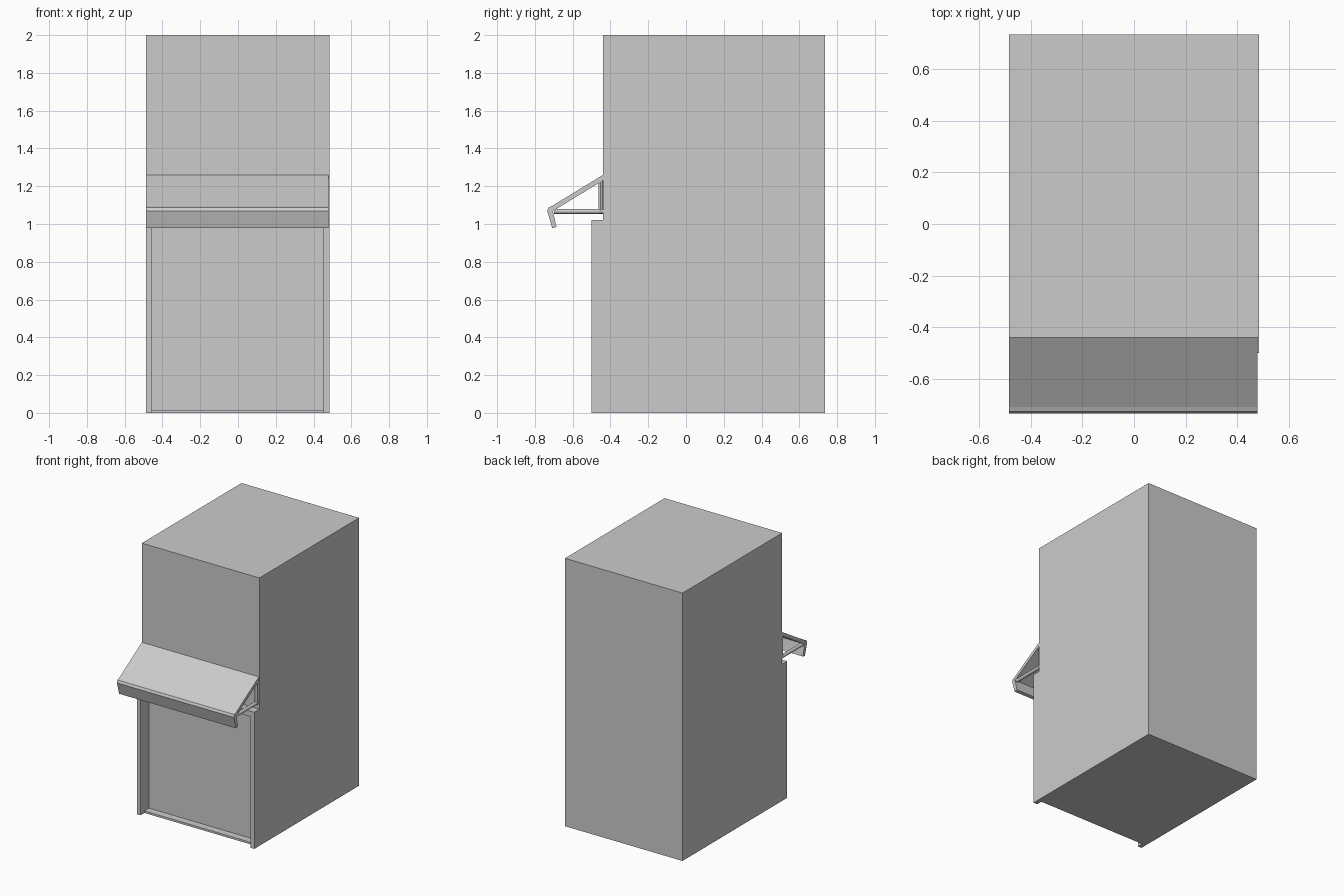
import bpy, bmesh
from mathutils import Vector

if "Cube" in bpy.data.objects:
    bpy.data.objects.remove(bpy.data.objects["Cube"])


def prism(name, profile, x0, x1):
    """Extrude a closed (y, z) outline from x0 to x1."""
    bm = bmesh.new()
    face = bm.faces.new([bm.verts.new((x0, y, z)) for y, z in profile])
    ext = bmesh.ops.extrude_face_region(bm, geom=[face])
    moved = [v for v in ext["geom"] if isinstance(v, bmesh.types.BMVert)]
    bmesh.ops.translate(bm, verts=moved, vec=(x1 - x0, 0, 0))
    bmesh.ops.recalc_face_normals(bm, faces=bm.faces)
    mesh = bpy.data.meshes.new(name)
    bm.to_mesh(mesh)
    bm.free()
    obj = bpy.data.objects.new(name, mesh)
    bpy.context.collection.objects.link(obj)
    return obj


def box_profile(y0, y1, z0, z1):
    return [(y0, z0), (y1, z0), (y1, z1), (y0, z1)]


def cut(target, cutter):
    cutter.hide_render = True
    cutter.display_type = 'WIRE'
    mod = target.modifiers.new(cutter.name, 'BOOLEAN')
    mod.operation = 'DIFFERENCE'
    mod.solver = 'EXACT'
    mod.object = cutter
    bpy.context.view_layer.objects.active = target
    bpy.ops.object.modifier_apply(modifier=mod.name)
    bpy.data.objects.remove(cutter, do_unlink=True)


def rod(name, a, b, radius):
    """Round bar between two points."""
    a, b = Vector(a), Vector(b)
    bpy.ops.mesh.primitive_cylinder_add(vertices=12, radius=radius,
                                        depth=(b - a).length, location=(a + b) / 2)
    obj = bpy.context.object
    obj.name = name
    obj.rotation_euler = (b - a).to_track_quat('Z', 'Y').to_euler()
    bpy.ops.object.shade_smooth_by_angle()
    return obj


# Cabinet body with the thicker lower half
cabinet = prism("cabinet", [(-0.5, 0), (0.735, 0), (0.735, 2), (-0.44, 2),
                            (-0.44, 1.02), (-0.5, 1.02)], -0.486, 0.485)

# Front opening: deep panel recess, and a shallower sill at the bottom
cut(cabinet, prism("recess_cutter", box_profile(-0.7, -0.40, 0.015, 0.978), -0.455, 0.452))
cut(cabinet, prism("sill_cutter", box_profile(-0.7, -0.455, -0.1, 0.5), -0.455, 0.452))

# Sloping awning with a folded front lip
prism("awning", [(-0.44, 1.26), (-0.71, 1.095), (-0.727, 1.088), (-0.735, 1.07),
                 (-0.708, 0.978), (-0.685, 0.984), (-0.705, 1.068),
                 (-0.44, 1.23)], -0.486, 0.48)

# Awning brackets at both ends
for side, x in (("left", -0.471), ("right", 0.467)):
    rod(side + "_bracket_arm", (x, -0.70, 1.067), (x, -0.44, 1.067), 0.013)
    rod(side + "_bracket_post", (x, -0.452, 1.057), (x, -0.452, 1.235), 0.012)
